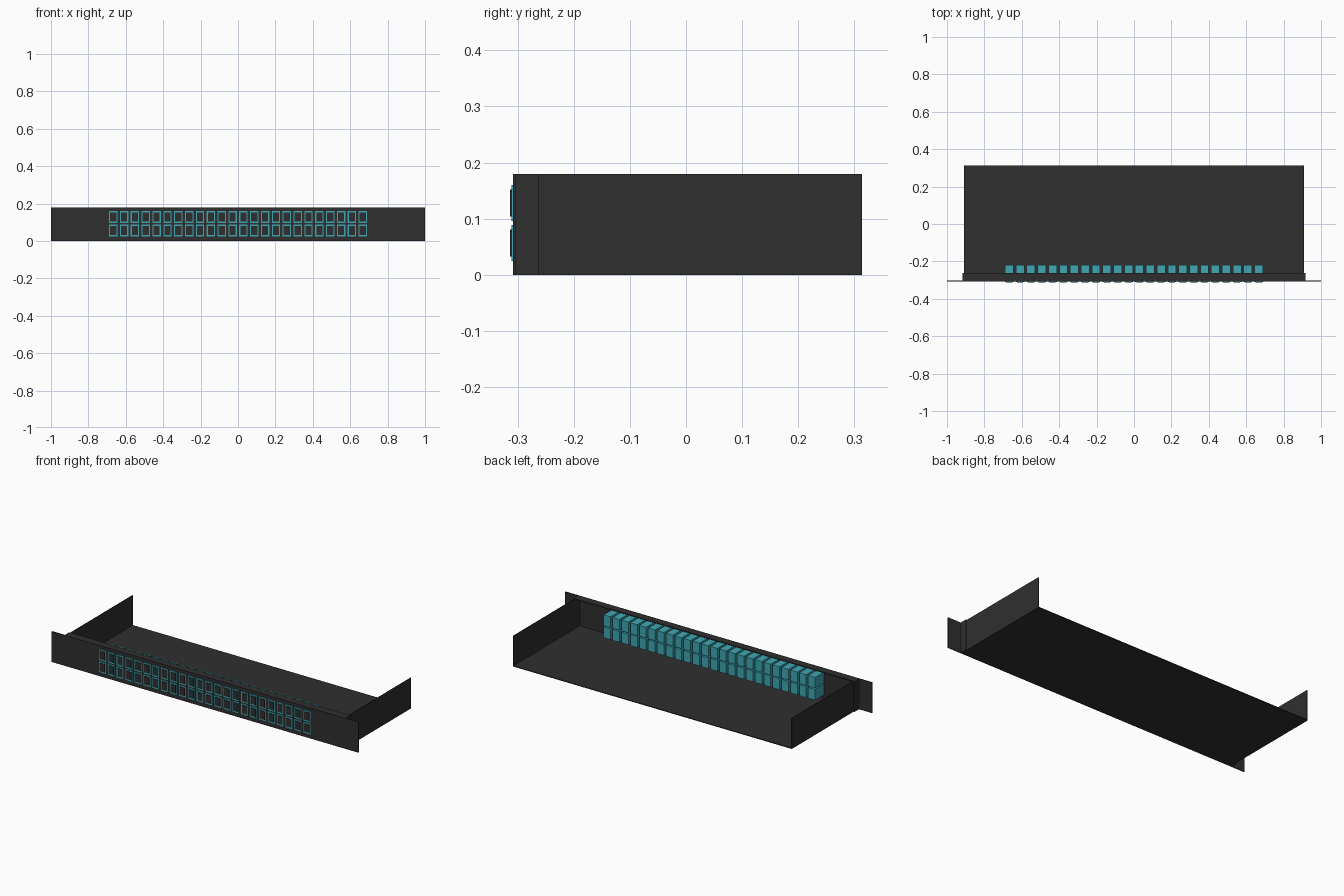
import bpy

old = bpy.data.objects.get("Cube")
if old:
    bpy.data.objects.remove(old, do_unlink=True)


def material(name, color):
    m = bpy.data.materials.new(name)
    m.use_nodes = True
    m.diffuse_color = (*color, 1)
    m.node_tree.nodes["Principled BSDF"].inputs["Base Color"].default_value = (*color, 1)
    return m


DARK = material("charcoal metal", (0.028, 0.028, 0.028))
TEAL = material("teal plastic", (0.05, 0.39, 0.45))


def box(name, x, y, z, mat):
    """Box from (low, high) ranges on each axis."""
    bpy.ops.mesh.primitive_cube_add(size=1)
    ob = bpy.context.object
    ob.name = name
    for v in ob.data.vertices:
        v.co = [r[0] + (c + 0.5) * (r[1] - r[0]) for c, r in zip(v.co, (x, y, z))]
    ob.data.materials.append(mat)
    return ob


HEIGHT = 0.18
SHEET = 0.005
FRONT = -0.308
BACK = 0.314
PANEL_BACK = FRONT + SHEET
FLANGE_BACK = -0.262

# Open tray: floor and two side walls
box("tray_floor", (-0.91, 0.91), (PANEL_BACK, BACK), (0, SHEET), DARK)
for side, s in (("left", 1), ("right", -1)):
    wall = sorted((s * 0.905, s * 0.91))
    box(side + "_wall", wall, (PANEL_BACK, BACK), (SHEET, HEIGHT), DARK)
    fold = sorted((s * 0.91, s * 0.916))
    box(side + "_flange", fold, (PANEL_BACK, FLANGE_BACK), (0, HEIGHT), DARK)

# Front panel with its mounting ears and folded top edge
box("front_panel", (-1, 1), (FRONT, PANEL_BACK), (0, HEIGHT), DARK)
box("top_flange", (-0.905, 0.905), (PANEL_BACK, FLANGE_BACK), (HEIGHT - SHEET, HEIGHT), DARK)

# Two rows of couplers, each with a dark cover on the front
COUNT = 24
PITCH = 0.058
HALF = 0.0225
for row, (low, high) in (("lower", (0.025, 0.089)), ("upper", (0.096, 0.16))):
    for i in range(COUNT):
        cx = (i - (COUNT - 1) / 2) * PITCH
        box(f"{row}_coupler_{i + 1}", (cx - HALF, cx + HALF), (-0.311, -0.218), (low, high), TEAL)
        box(f"{row}_cover_{i + 1}", (cx - HALF + 0.006, cx + HALF - 0.006),
            (-0.314, -0.311), (low + 0.008, high - 0.008), DARK)
